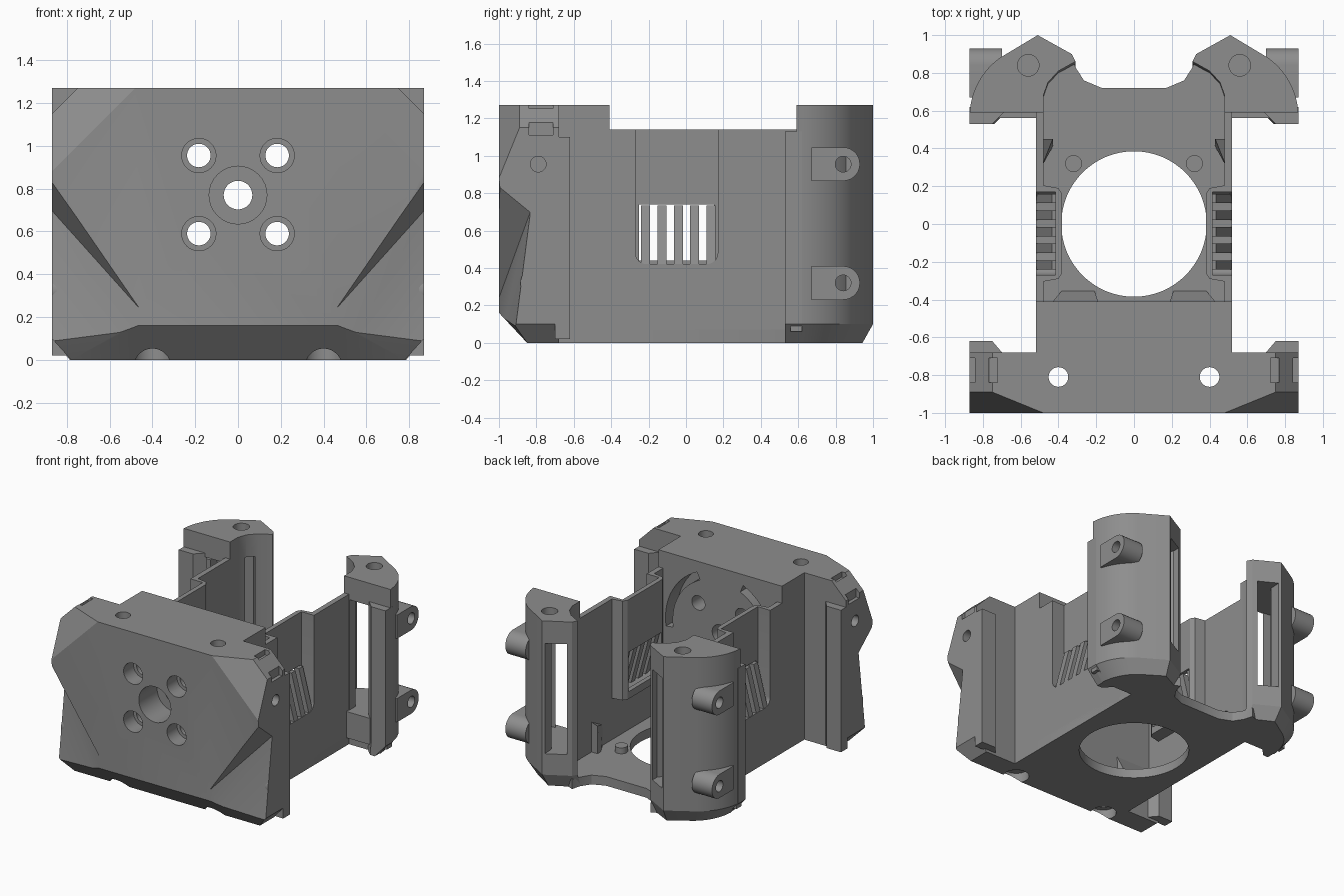
import bpy, bmesh, math
from mathutils import Vector, Matrix

if "Cube" in bpy.data.objects:
    bpy.data.objects.remove(bpy.data.objects["Cube"])

mat = bpy.data.materials.new("grey plastic")
mat.diffuse_color = (0.27, 0.27, 0.27, 1)
mat.use_nodes = True
mat.node_tree.nodes["Principled BSDF"].inputs["Base Color"].default_value = mat.diffuse_color


def make(name, bm):
    bmesh.ops.recalc_face_normals(bm, faces=bm.faces)
    me = bpy.data.meshes.new(name)
    bm.to_mesh(me)
    bm.free()
    me.materials.append(mat)
    ob = bpy.data.objects.new(name, me)
    bpy.context.collection.objects.link(ob)
    return ob


def loft(name, low, high, z0, z1):
    """Closed solid between two outlines with the same number of points."""
    bm = bmesh.new()
    a = [bm.verts.new((x, y, z0)) for x, y in low]
    b = [bm.verts.new((x, y, z1)) for x, y in high]
    n = len(a)
    for i in range(n):
        bm.faces.new((a[i], a[(i + 1) % n], b[(i + 1) % n], b[i]))
    bm.faces.new(a[::-1])
    bm.faces.new(b)
    return make(name, bm)


def prism(name, pts, z0, z1):
    return loft(name, pts, pts, z0, z1)


def hull(name, pts):
    bm = bmesh.new()
    for p in pts:
        bm.verts.new(p)
    r = bmesh.ops.convex_hull(bm, input=bm.verts)
    junk = [v for v in r["geom_interior"] if isinstance(v, bmesh.types.BMVert)]
    bmesh.ops.delete(bm, geom=junk, context='VERTS')
    bmesh.ops.dissolve_limit(bm, angle_limit=0.01, verts=bm.verts, edges=bm.edges)
    return make(name, bm)


def box(name, x0, x1, y0, y1, z0, z1):
    return prism(name, [(x0, y0), (x1, y0), (x1, y1), (x0, y1)], z0, z1)


def cyl(name, c, r, length, axis, seg=32):
    bm = bmesh.new()
    rot = Vector((0, 0, 1)).rotation_difference(Vector(axis)).to_matrix().to_4x4()
    bmesh.ops.create_cone(bm, cap_ends=True, segments=seg, radius1=r, radius2=r,
                          depth=length, matrix=Matrix.Translation(c) @ rot)
    return make(name, bm)


def cut(ob, cutters, op='DIFFERENCE'):
    for c in cutters:
        m = ob.modifiers.new("cut", 'BOOLEAN')
        m.operation, m.object, m.solver = op, c, 'EXACT'
        with bpy.context.temp_override(object=ob, active_object=ob, selected_objects=[ob]):
            bpy.ops.object.modifier_apply(modifier=m.name)
        bpy.data.objects.remove(c)


def mirror(*obs):
    for ob in obs:
        ob.modifiers.new("mirror", 'MIRROR')


def arc(cx, cz, r, a0, a1, n):
    return [(cx + r * math.cos(math.radians(a0 + (a1 - a0) * i / n)),
             cz + r * math.sin(math.radians(a0 + (a1 - a0) * i / n))) for i in range(n + 1)]


X, Y, Z = (1, 0, 0), (0, 1, 0), (0, 0, 1)

# Front block: faceted bumper with chamfered corners
half = [(.48, -1, 1.27), (.75, -.89, 1.27), (.87, -.89, 1.15), (.87, -1, .88),
        (.48, -1, .16), (.87, -.92, .1), (.78, -.85, 0), (.87, -.68, 1.15),
        (.75, -.68, 1.27), (.87, -.68, .1), (.78, -.68, 0)]
front = hull("front_block", [(s * x, y, z) for x, y, z in half for s in (1, -1)])
cut(front, [box("centre", -.52, .52, -.8, -.41, 0, 1.27)], 'UNION')
cutters = [cyl("c", (0, -.9, .77), .135, .24, Y), cyl("c", (0, -.7, .77), .067, 1, Y)]
for s in (1, -1):
    # side scoops under the cheeks
    scoop = [(.46, -1.0, .24), (.89, -.825, .72), (.89, -1.02, .88), (.89, -.92, -.02),
             (.89, -1.2, .9), (.47, -1.005, -.02), (.6, -1.2, -.02)]
    cutters.append(hull("c", [(s * x, y, z) for x, y, z in scoop]))
    # mounting screws, vertical bolts, side hole and corner slots
    for z in (.955, .59):
        cutters += [cyl("c", (s * .183, -.7, z), .055, 1, Y),
                    cyl("c", (s * .183, -.95, z), .08, .14, Y)]
    cutters += [cyl("c", (s * .4, -.81, .6), .052, 2, Z),
                cyl("c", (s * .4, -.81, 0), .09, .15, Z),
                cyl("c", (s * .87, -.79, .955), .042, .3, X)]
    for x, z in ((.745, 1.26), (.865, 1.14)):
        cutters.append(box("c", s * x - .022, s * x + .022, -.84, -.71, z - .03, z + .05))
    # curved grooves on the inner wall
    ring = arc(0, .77, .46, -8, 65, 14) + arc(0, .77, .40, 65, -8, 14)
    g = prism("c", [(s * x, z) for x, z in ring], 0, .2)
    g.data.transform(Matrix.Translation((0, -.35, 0)) @ Matrix.Rotation(math.pi / 2, 4, 'X'))
    cutters.append(g)
cut(front, cutters)

# Ears behind the bumper and side bosses
ear = prism("front_ear", [(.87, -.7), (.87, -.62), (.75, -.62), (.69, -.69)], .02, 1.1)
boss = cyl("front_boss", (.8, -.8, .32), .085, .14, X)
cut(boss, [cyl("c", (.85, -.8, .32), .042, .2, X)])
mirror(ear, boss)

# Floor plate with large round opening and scalloped back edge
edge = [(.52, -.45), (.52, .6), (.48, .7), (.42, .86), (.33, .9), (.31, .83), (.265, .76), (.17, .72)]
floor = prism("floor", edge + [(-x, y) for x, y in edge[::-1]], 0, .07)
cut(floor, [cyl("c", (0, 0, 0), .385, 1, Z, 64)])
peg = cyl("floor_peg", (.32, .32, .08), .045, .07, Z, 20)
rib = hull("floor_rib", [(x, y, z) for x, y, z in
                         ((.49, .3, .05), (.49, .45, .05), (.43, .45, .05), (.49, .3, .22),
                          (.49, .45, .3), (.43, .45, .28), (.43, .41, .05))])
wedge = hull("floor_wedge", [(.19, -.42, .06), (.43, -.42, .06), (.19, -.41, .2), (.43, -.41, .2),
                             (.21, -.35, .06), (.38, -.35, .06)])
mirror(peg, rib, wedge)

# Side wall with recessed pocket and vent opening
wall = box("side_wall", .48, .52, -.43, .62, 0, 1.14)
cut(wall, [prism("c", [(.51, -.31), (.4, -.29), (.38, -.26), (.38, .16), (.4, .19), (.51, .21)],
                 .385, 1.14)], 'UNION')
u = [(-.27, 1.2)] + arc(-.21, .48, .06, 180, 270, 6) + arc(.11, .48, .06, 270, 360, 6) + [(.17, 1.2)]
pocket = prism("c", u, .415, .7)
pocket.data.transform(Matrix(((0, 0, 1, 0), (1, 0, 0, 0), (0, 1, 0, 0), (0, 0, 0, 1))))
cut(wall, [pocket, box("c", .3, .5, -.25, .15, .44, .74)])
mirror(wall)

# Leaning vent slats
for i in range(5):
    y = -.24 + i * .0875
    slat = hull("vent_slat", [(x, yy, z) for yy in (y, y + .048) for x, z in
                              ((.475, .42), (.518, .42), (.39, .735), (.435, .735))])
    mirror(slat)

# Rear tower: rounded column with chamfered foot and slanted through window
plan = ([(.48, .59), (.87, .59)] + arc(.49, .57, .38, 10, 55, 8)
        + [(.51, 1.0), (.33, .9), (.31, .86), (.4, .81), (.455, .75), (.48, .68)])
foot = [(.45 + (x - .45) * .8 if x > .45 else x, min(y, .6 + (y - .6) * .86)) for x, y in plan]
tower = prism("rear_tower", plan, .1, 1.27)
window = prism("c", [(.36, .86), (.36, 1.05), (.49, 1.05), (.5, .9), (.74, .72), (.74, .4),
                     (.525, .4), (.525, .66)], .26, 1.1)
cut(tower, [window, cyl("c", (.56, .84, 1.27), .057, .3, Z)])
tower_foot = loft("rear_tower_foot", foot, plan, 0, .1)
rear_ear = prism("rear_ear", [(.87, .62), (.87, .53), (.75, .53), (.68, .6)], .1, 1.13)
ear_foot = loft("rear_ear_foot", [(.78, .62), (.78, .53), (.74, .53), (.67, .6)],
                [(.87, .62), (.87, .53), (.75, .53), (.68, .6)], 0, .1)
sill = box("window_sill", .52, .86, .56, .62, .06, .26)
mirror(tower, tower_foot, rear_ear, ear_foot, sill)

# Rear screw bosses, drawn out toward the front
for z in (.955, .32):
    pts = arc(.84, z, .09, -90, 90, 14) + [(.67, z + .09), (.67, z - .09)]
    b = prism("rear_boss", pts, .7, .87)
    b.data.transform(Matrix(((0, 0, 1, 0), (1, 0, 0, 0), (0, 1, 0, 0), (0, 0, 0, 1))))
    cut(b, [cyl("c", (.86, .84, z), .042, .24, X)])
    mirror(b)

# Smooth curved surfaces, keep hard edges
for ob in bpy.context.scene.objects:
    ob.select_set(True)
    bpy.context.view_layer.objects.active = ob
bpy.ops.object.shade_smooth_by_angle(angle=math.radians(25))
